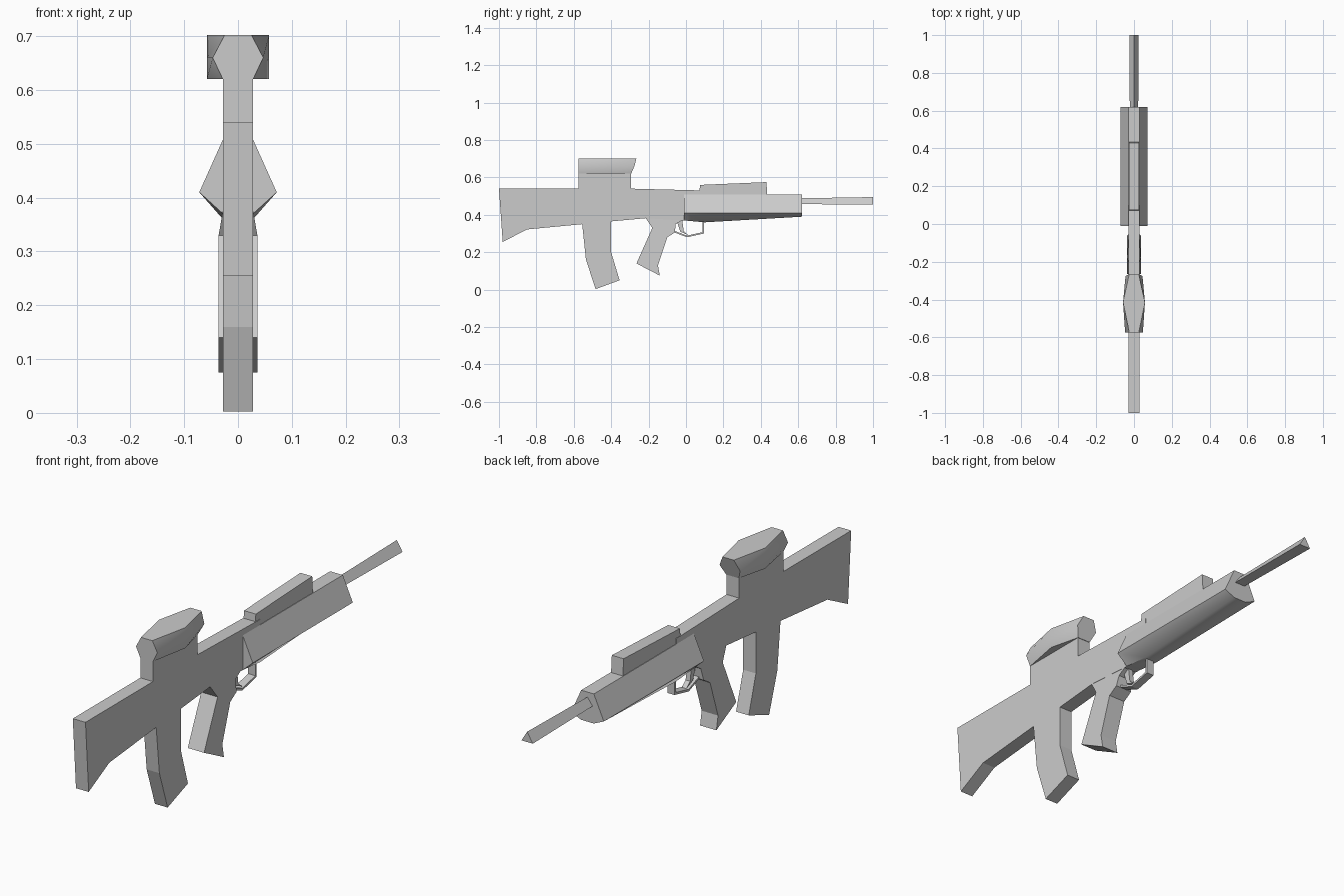
import bpy, bmesh, math

old = bpy.data.objects.get("Cube")
if old:
    bpy.data.objects.remove(old, do_unlink=True)

grey = bpy.data.materials.new("plain grey")
grey.use_nodes = True
colour = (0.6, 0.6, 0.6, 1)
grey.diffuse_color = colour
grey.node_tree.nodes["Principled BSDF"].inputs["Base Color"].default_value = colour


def finish(name, bm, smooth=None):
    """Turn a bmesh into a named, coloured object."""
    bmesh.ops.recalc_face_normals(bm, faces=bm.faces)
    mesh = bpy.data.meshes.new(name)
    bm.to_mesh(mesh)
    bm.free()
    mesh.materials.append(grey)
    obj = bpy.data.objects.new(name, mesh)
    bpy.context.collection.objects.link(obj)
    if smooth:
        bpy.ops.object.select_all(action="DESELECT")
        obj.select_set(True)
        bpy.context.view_layer.objects.active = obj
        bpy.ops.object.shade_smooth_by_angle(angle=math.radians(smooth))
    return obj


def loft(name, rings, smooth=None):
    """Skin closed rings of (x, y, z) points and cap both ends."""
    bm = bmesh.new()
    loops = [[bm.verts.new(p) for p in ring] for ring in rings]
    n = len(loops[0])
    for a, b in zip(loops, loops[1:]):
        for i in range(n):
            j = (i + 1) % n
            bm.faces.new((a[i], a[j], b[j], b[i]))
    bm.faces.new(loops[0])
    bm.faces.new(loops[-1])
    return finish(name, bm, smooth)


def slab(name, profile, half):
    """Extrude a (y, z) side profile across x; half may depend on height."""
    width = half if callable(half) else (lambda z: half)
    return loft(name, [[(s * width(z), y, z) for y, z in profile] for s in (-1, 1)])


def mirrored(right):
    """Complete a half ring of (x, y, z) points by mirroring it in x."""
    return right + [(-x, y, z) for x, y, z in reversed(right)]


# Stock, magazine, sight mount and receiver as one silhouette
slab("body", [
    (-1, .54), (-.98, .255), (-.85, .322), (-.555, .35), (-.535, .16),
    (-.483, .003), (-.355, .05), (-.4, .2), (-.4, .365), (-.215, .382),
    (-.02, .37), (.1, .365), (.1, .53), (-.295, .54), (-.295, .62),
    (-.575, .62), (-.575, .54)], .028)

# Raised rail over the handguard
slab("top_rail", [(.07, .5), (.075, .56), (.43, .575), (.435, .5)], .026)

# Grip, flaring below the receiver
slab("grip", [
    (-.215, .382), (-.18, .33), (-.265, .14), (-.14, .075), (-.15, .13),
    (-.1, .28), (-.06, .305), (-.055, .35), (-.02, .372)],
    lambda z: .027 if z > .34 else .036)

# Trigger and its guard
slab("trigger", [(-.05, .37), (-.03, .31), (.012, .292), (-.012, .312),
                 (-.02, .37)], .01)
slab("trigger_guard", [
    (-.06, .305), (.005, .28), (.095, .3), (.095, .365), (.087, .365),
    (.087, .307), (.005, .289), (-.06, .314)], .016)

# Handguard: wide flanks, sloping underside
loft("handguard", [
    mirrored([(.028, -.01, .508), (.072, -.01, .41), (.028, -.01, .37)]),
    mirrored([(.028, .1, .508), (.072, .1, .41), (.028, .1, .36)]),
    mirrored([(.028, .62, .508), (.072, .62, .41), (.028, .62, .39)])], 40)

# Three-sided barrel
loft("barrel", [[(-w, y, lo), (w, y, lo), (0, y, hi)]
                for y, w, lo, hi in ((.58, .022, .458, .488), (1, .025, .454, .495))])

# Sight: six-sided ends swelling to a boxy middle
loft("sight", [
    mirrored([(.028, -.575, .62), (.047, -.575, .66), (.025, -.575, .702)]),
    mirrored([(.058, -.415, .62), (.058, -.415, .66), (.058, -.415, .702)]),
    mirrored([(.028, -.293, .62), (.045, -.276, .66), (.025, -.265, .702)])], 35)
